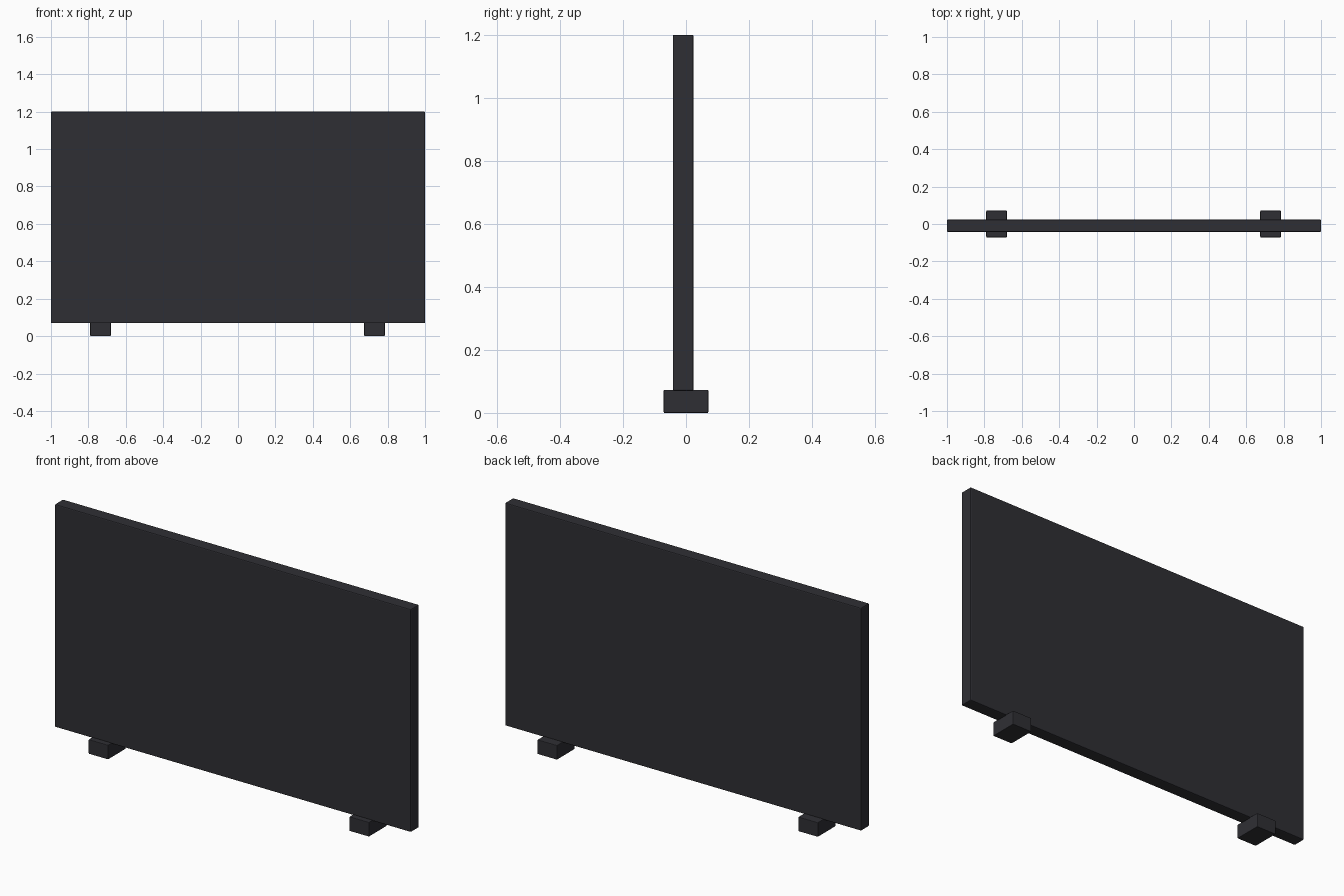
import bpy

if "Cube" in bpy.data.objects:
    bpy.data.objects.remove(bpy.data.objects["Cube"])


def flat(name, rgb):
    m = bpy.data.materials.new(name)
    m.diffuse_color = (*rgb, 1)
    m.use_nodes = True
    m.node_tree.nodes["Principled BSDF"].inputs["Base Color"].default_value = m.diffuse_color
    return m


charcoal = flat("charcoal", (0.028, 0.028, 0.034))


def block(name, lo, hi, mat, bevel):
    """Box between two corners with slightly softened edges."""
    centre = [(a + b) / 2 for a, b in zip(lo, hi)]
    bpy.ops.mesh.primitive_cube_add(size=1, location=centre)
    ob = bpy.context.object
    ob.name = name
    ob.scale = [b - a for a, b in zip(lo, hi)]
    bpy.ops.object.transform_apply(location=False, rotation=False, scale=True)
    ob.data.materials.append(mat)
    mod = ob.modifiers.new("soft_edges", "BEVEL")
    mod.width = bevel
    mod.segments = 2
    return ob


# Upright panel
block("panel", (-1, -0.042, 0.069), (1, 0.024, 1.2), charcoal, 0.005)

# Two block feet under the panel
for side, x in (("left", -0.735), ("right", 0.73)):
    block(side + "_foot", (x - 0.055, -0.071, 0), (x + 0.055, 0.071, 0.073),
          charcoal, 0.003)
